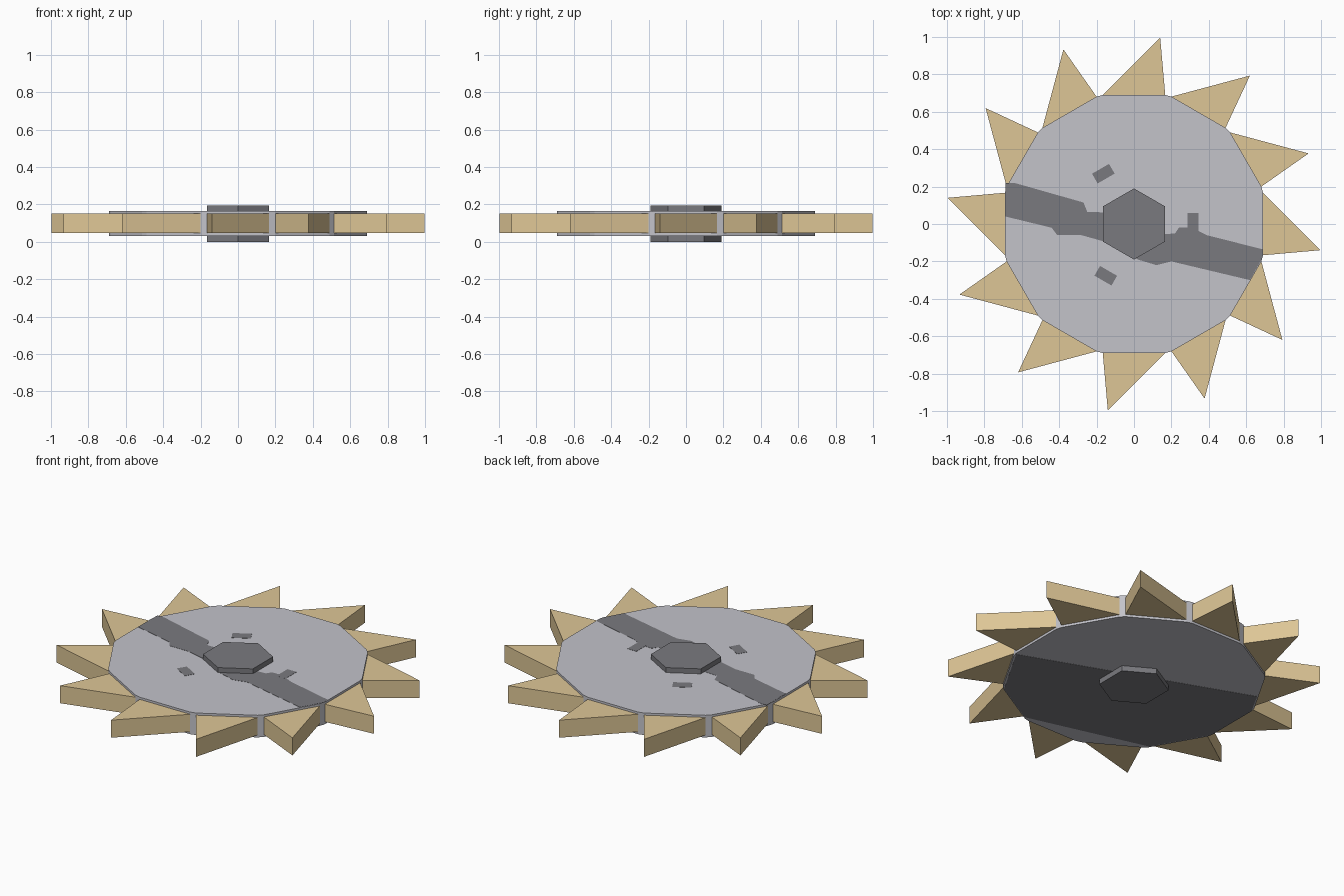
import bpy, bmesh, math
from mathutils import Matrix, Vector

if "Cube" in bpy.data.objects:
    bpy.data.objects.remove(bpy.data.objects["Cube"])


def material(name, rgb):
    """Flat material from sRGB 0-255."""
    m = bpy.data.materials.new(name)
    lin = [((c / 255 + 0.055) / 1.055) ** 2.4 for c in rgb]
    m.diffuse_color = (*lin, 1)
    m.use_nodes = True
    m.node_tree.nodes["Principled BSDF"].inputs["Base Color"].default_value = m.diffuse_color
    return m


STEEL = material("light steel", (195, 195, 202))
DARK = material("dark steel", (122, 122, 127))
TAN = material("tan", (222, 198, 150))


def prism(name, pts, z0, z1, mat, turn=0.0):
    """Extrude an xy outline from z0 to z1, turned about z."""
    bm = bmesh.new()
    face = bm.faces.new([bm.verts.new((x, y, z0)) for x, y in pts])
    new = bmesh.ops.extrude_face_region(bm, geom=[face])["geom"]
    bmesh.ops.translate(bm, vec=(0, 0, z1 - z0),
                        verts=[v for v in new if isinstance(v, bmesh.types.BMVert)])
    bmesh.ops.recalc_face_normals(bm, faces=bm.faces)
    bm.transform(Matrix.Rotation(turn, 4, 'Z'))
    me = bpy.data.meshes.new(name)
    bm.to_mesh(me)
    bm.free()
    me.materials.append(mat)
    ob = bpy.data.objects.new(name, me)
    bpy.context.collection.objects.link(ob)
    return ob


TEETH = 12
FLAT, HALF = 0.69, 0.167          # distance to each flat, half its length
Z0, Z1 = 0.032, 0.164             # disc bottom and top

# Disc: twelve flats with trimmed corners
outline = []
for i in range(TEETH):
    r = Matrix.Rotation(i * math.tau / TEETH, 2)
    outline += [tuple(r @ Vector((FLAT, -HALF))), tuple(r @ Vector((FLAT, HALF)))]
prism("disc", outline, Z0, Z1, STEEL)

# Raked teeth, one on each flat
for i in range(TEETH):
    prism(f"tooth_{i + 1}",
          [(FLAT - 0.01, -HALF), (FLAT, -HALF), (0.997, -0.14), (FLAT, HALF), (FLAT - 0.01, HALF)],
          0.046, 0.151, TAN, i * math.tau / TEETH)

# Hexagonal hub through the disc
prism("hub", [(0.19 * math.sin(i * math.pi / 3), 0.19 * math.cos(i * math.pi / 3))
              for i in range(6)], 0.0, 0.194, DARK)

# Dark band on the top face
prism("top_band",
      [(-0.687, 0.22), (-0.64, 0.22), (-0.27, 0.115), (-0.25, 0.065), (-0.1, 0.06),
       (0.1, 0.0), (0.16, -0.055), (0.22, -0.05), (0.24, -0.02), (0.31, -0.02), (0.39, -0.06),
       (0.687, -0.135), (0.687, -0.18), (0.62, -0.30), (0.2, -0.2), (0.12, -0.22),
       (0.02, -0.19), (-0.1, -0.11), (-0.28, -0.06), (-0.41, -0.06), (-0.44, -0.02),
       (-0.687, 0.04)], Z1 - 0.001, Z1 + 0.001, DARK)

# Three small dark patches around the hub
for i in range(3):
    prism(f"top_patch_{i + 1}", [(0.285, -0.045), (0.345, -0.045), (0.345, 0.06), (0.285, 0.06)],
          Z1 - 0.001, Z1 + 0.0012, DARK, i * math.tau / 3)

# Wide dark band on the underside
prism("bottom_band",
      [(0.687, -0.18), (-0.61, 0.31), (-0.687, 0.17), (-0.687, -0.17), (-0.51, -0.48),
       (0.21, -0.67), (0.49, -0.51), (0.687, -0.17)], Z0 - 0.001, Z0 + 0.001, DARK)
